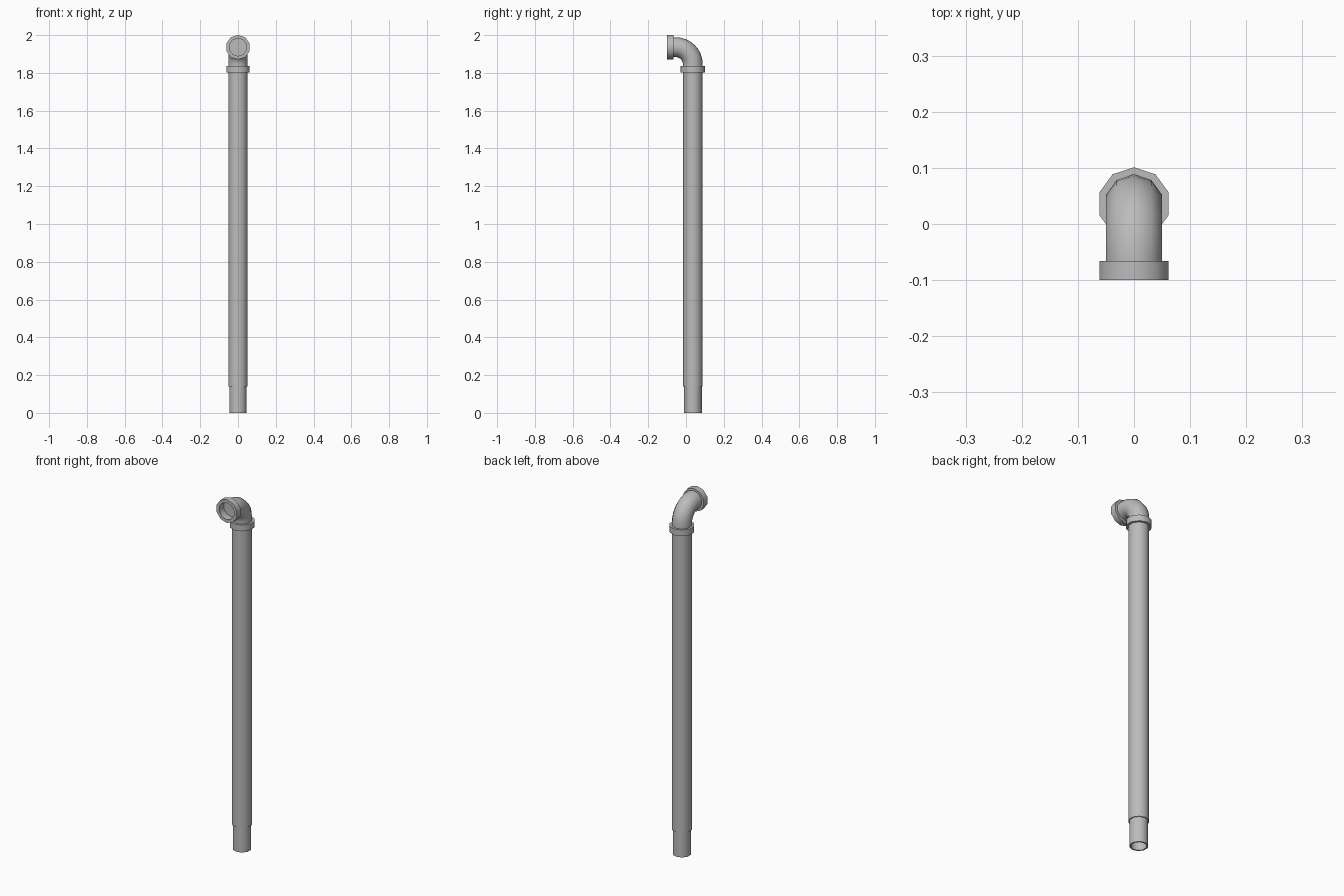
import bpy, bmesh, math
from mathutils import Vector

default = bpy.data.objects.get("Cube")
if default:
    bpy.data.objects.remove(default, do_unlink=True)

SIDES = 10
AXIS_Y, AXIS_Z = 0.036, 1.936   # upright and outlet centre lines
BEND = 0.09                     # elbow centre line radius

grey = bpy.data.materials.new("pipe grey")
grey.use_nodes = True
colour = (0.5, 0.5, 0.5, 1)
grey.diffuse_color = colour
grey.node_tree.nodes["Principled BSDF"].inputs["Base Color"].default_value = colour


def loft(name, stations, cap_end=False):
    """Skin rings given as (y, z, tilt, radius); tilt 0 faces up, 90 degrees faces forward."""
    bm = bmesh.new()
    rings = []
    for y, z, tilt, radius in stations:
        across = Vector((0, math.cos(tilt), math.sin(tilt)))
        ring = []
        for i in range(SIDES):
            a = math.tau * i / SIDES
            offset = Vector((math.sin(a), 0, 0)) + across * math.cos(a)
            ring.append(bm.verts.new(Vector((0, y, z)) + offset * radius))
        rings.append(ring)
    for low, high in zip(rings, rings[1:]):
        for i in range(SIDES):
            j = (i + 1) % SIDES
            bm.faces.new((low[i], high[i], high[j], low[j]))
    if cap_end:
        bm.faces.new(rings[-1])
    bmesh.ops.recalc_face_normals(bm, faces=bm.faces)
    mesh = bpy.data.meshes.new(name)
    bm.to_mesh(mesh)
    bm.free()
    mesh.materials.append(grey)
    obj = bpy.data.objects.new(name, mesh)
    bpy.context.collection.objects.link(obj)
    bpy.ops.object.select_all(action="DESELECT")
    obj.select_set(True)
    bpy.context.view_layer.objects.active = obj
    bpy.ops.object.shade_smooth_by_angle(angle=math.radians(40))
    return obj


def upright(*profile):
    return [(AXIS_Y, z, 0, r) for z, r in profile]


def outlet(*profile):
    return [(y, AXIS_Z, math.pi / 2, r) for y, r in profile]


# Long pipe with a narrower hollow spigot at its foot
loft("upright_pipe", upright((1.81, 0.0525), (0.14, 0.0525), (0.14, 0.0475),
                             (0, 0.0475), (0, 0.04), (0.14, 0.04)), cap_end=True)

# Collar joining the pipe and the elbow
loft("lower_collar", upright((1.802, 0.05), (1.802, 0.065), (1.836, 0.065), (1.836, 0.05)))

# Quarter-turn elbow
bend = []
for step in range(9):
    t = math.pi / 2 * step / 8
    bend.append((AXIS_Y - BEND + BEND * math.cos(t),
                 AXIS_Z - BEND + BEND * math.sin(t), t, 0.0525))
loft("elbow", upright((1.82, 0.0525)) + bend + outlet((-0.07, 0.0525)))

# Open socket at the outlet
loft("outlet_socket", outlet((-0.066, 0.05), (-0.066, 0.065), (-0.1, 0.065),
                             (-0.1, 0.047), (-0.06, 0.047)), cap_end=True)
